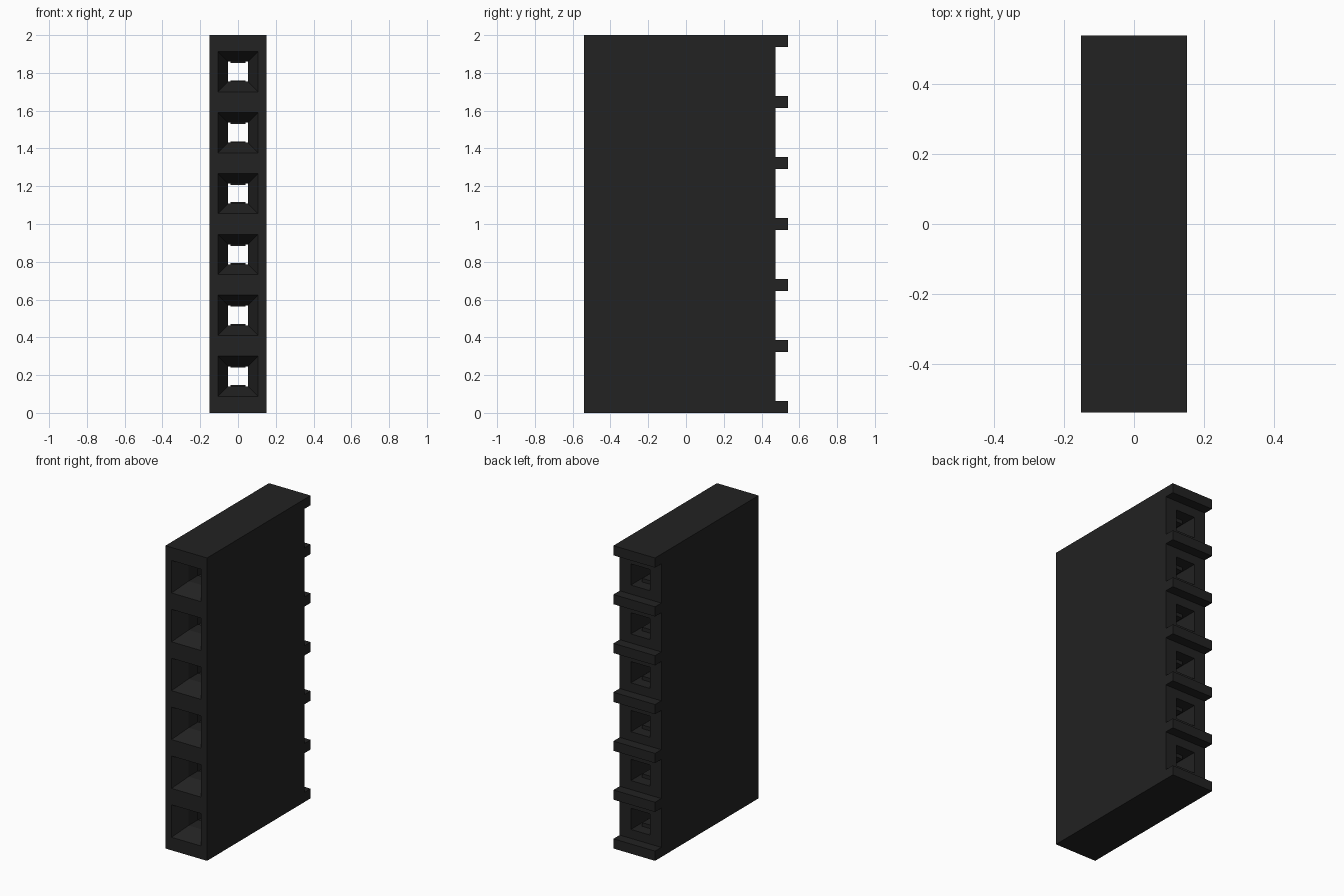
import bpy, bmesh

if "Cube" in bpy.data.objects:
    bpy.data.objects.remove(bpy.data.objects["Cube"])

PITCH = 0.3227
HALF_W, FRONT, BACK, RIB_TIP = 0.152, -0.54, 0.475, 0.54
RIB = 0.032
COUNT = 6

mat = bpy.data.materials.new("black_plastic")
mat.diffuse_color = (0.016, 0.016, 0.016, 1)
mat.use_nodes = True
mat.node_tree.nodes["Principled BSDF"].inputs["Base Color"].default_value = mat.diffuse_color


def finish(name, bm):
    bmesh.ops.recalc_face_normals(bm, faces=bm.faces)
    mesh = bpy.data.meshes.new(name)
    bm.to_mesh(mesh)
    bm.free()
    obj = bpy.data.objects.new(name, mesh)
    bpy.context.collection.objects.link(obj)
    mesh.materials.append(mat)
    return obj


def square_tube(bm, z, rings):
    """Closed solid through rings of (y, half width, half height)."""
    loops = [[bm.verts.new((sx * w, y, z + sz * h))
              for sx, sz in ((-1, -1), (1, -1), (1, 1), (-1, 1))]
             for y, w, h in rings]
    for a, b in zip(loops, loops[1:]):
        for i in range(4):
            j = (i + 1) % 4
            bm.faces.new((a[i], a[j], b[j], b[i]))
    bm.faces.new(loops[0])
    bm.faces.new(loops[-1])


# Housing: side profile with rear ribs, extruded across the width
profile = [(FRONT, 2), (FRONT, 0), (RIB_TIP, 0), (RIB_TIP, 2 * RIB), (BACK, 2 * RIB)]
for k in range(1, COUNT):
    z = 1 + (k - COUNT / 2) * PITCH
    profile += [(BACK, z - RIB), (RIB_TIP, z - RIB), (RIB_TIP, z + RIB), (BACK, z + RIB)]
profile += [(BACK, 2 - 2 * RIB), (RIB_TIP, 2 - 2 * RIB), (RIB_TIP, 2)]

bm = bmesh.new()
face = bm.faces.new([bm.verts.new((-HALF_W, y, z)) for y, z in profile])
ext = bmesh.ops.extrude_face_region(bm, geom=[face])
bmesh.ops.translate(bm, vec=(2 * HALF_W, 0, 0),
                    verts=[v for v in ext["geom"] if isinstance(v, bmesh.types.BMVert)])
housing = finish("socket_housing", bm)

# Pin holes: front funnel, narrow throat, wider rear pocket
bm = bmesh.new()
for k in range(COUNT):
    z = 1 + (k - (COUNT - 1) / 2) * PITCH
    square_tube(bm, z, [(FRONT - 0.01, 0.107, 0.107), (FRONT, 0.107, 0.107),
                        (FRONT + 0.1, 0.053, 0.053), (FRONT + 0.2, 0.053, 0.053),
                        (FRONT + 0.2, 0.07, 0.07), (BACK + 0.02, 0.07, 0.07)])
cutter = finish("hole_cutter", bm)
cutter.hide_render = True
cutter.hide_set(True)
cut = housing.modifiers.new("pin_holes", "BOOLEAN")
cut.operation = "DIFFERENCE"
cut.solver = "EXACT"
cut.object = cutter

# Contact lips: thin strips above and below each pin path
bm = bmesh.new()
for k in range(COUNT):
    z = 1 + (k - (COUNT - 1) / 2) * PITCH
    for s in (-1, 1):
        square_tube(bm, z + s * 0.0585, [(0.3, 0.04, 0.0125), (0.4, 0.04, 0.0125)])
finish("contact_lips", bm)
